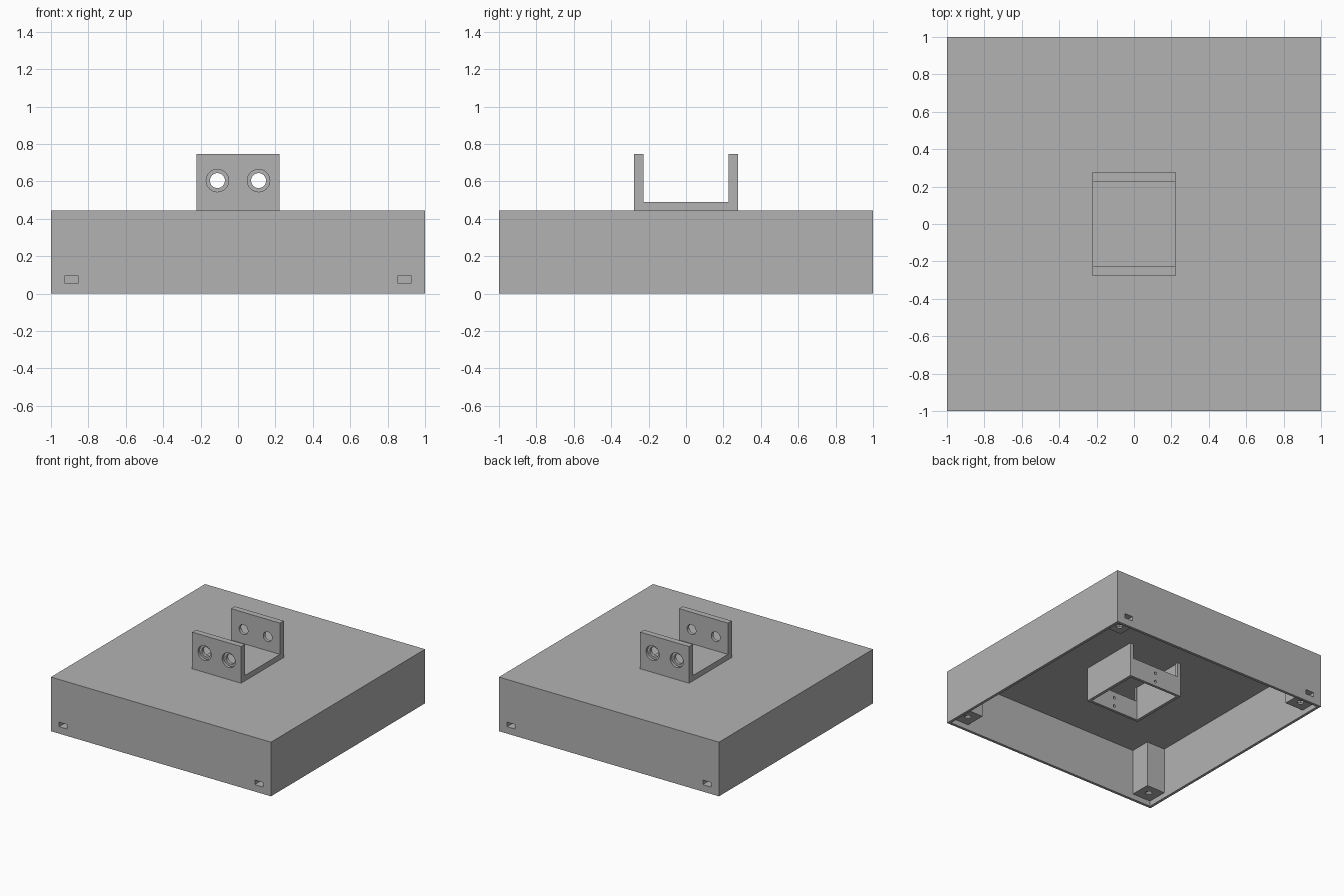
import bpy
import math
from mathutils import Matrix

if "Cube" in bpy.data.objects:
    bpy.data.objects.remove(bpy.data.objects["Cube"])

grey = bpy.data.materials.new("plain_grey")
grey.diffuse_color = (0.45, 0.45, 0.45, 1)
grey.use_nodes = True
grey.node_tree.nodes["Principled BSDF"].inputs["Base Color"].default_value = grey.diffuse_color


def box(name, x, y, z):
    """Box spanning the given (min, max) ranges."""
    bpy.ops.mesh.primitive_cube_add(size=1)
    ob = bpy.context.object
    ob.name = name
    size = [r[1] - r[0] for r in (x, y, z)]
    mid = [(r[0] + r[1]) / 2 for r in (x, y, z)]
    ob.data.transform(Matrix.Translation(mid) @ Matrix.Diagonal((*size, 1)))
    return ob


def cylinder(radius, centre, length, along_y=False, sides=32):
    bpy.ops.mesh.primitive_cylinder_add(radius=radius, depth=length, vertices=sides)
    ob = bpy.context.object
    turn = Matrix.Rotation(math.pi / 2, 4, 'X') if along_y else Matrix()
    ob.data.transform(Matrix.Translation(centre) @ turn)
    return ob


def cut(target, cutters):
    """Subtract every cutter from the target, then remove the cutters."""
    for c in cutters:
        c.hide_render = True
        mod = target.modifiers.new("cut", 'BOOLEAN')
        mod.operation = 'DIFFERENCE'
        mod.solver = 'EXACT'
        mod.object = c
    bpy.context.view_layer.update()
    graph = bpy.context.evaluated_depsgraph_get()
    mesh = bpy.data.meshes.new_from_object(target.evaluated_get(graph))
    target.modifiers.clear()
    target.data = mesh
    for c in cutters:
        bpy.data.objects.remove(c)


def finish(ob):
    ob.data.materials.clear()
    ob.data.materials.append(grey)
    bpy.ops.object.select_all(action='DESELECT')
    ob.select_set(True)
    bpy.context.view_layer.objects.active = ob
    bpy.ops.object.shade_smooth_by_angle(angle=math.radians(30))


TOP, CEILING, RECESS = 0.445, 0.422, 0.044
INNER, POST, SCREW = 0.978, 0.81, 0.89

# Enclosure: open-bottomed shell with a solid screw post in each corner
shell = box("enclosure", (-1, 1), (-1, 1), (0, TOP))
cutters = [
    box("lid_recess", (-INNER, INNER), (-INNER, INNER), (-0.1, RECESS)),
    box("cavity_x", (-INNER, INNER), (-POST, POST), (-0.1, CEILING)),
    box("cavity_y", (-POST, POST), (-INNER, INNER), (-0.1, CEILING)),
]
for sx in (-1, 1):
    for sy in (-1, 1):
        # screw hole and the nut slot that crosses it
        cutters.append(cylinder(0.025, (sx * SCREW, sy * SCREW, 0.1), 0.2, sides=24))
        cutters.append(box("nut_slot", (sx * SCREW - 0.037, sx * SCREW + 0.037),
                           sorted((sy * 0.85, sy * 1.1)), (0.057, 0.094)))
cut(shell, cutters)
finish(shell)

# Hinge bracket: U channel with two counterbored holes in each flange
bracket = box("hinge_bracket", (-0.222, 0.222), (-0.277, 0.277), (TOP, 0.746))
cutters = [box("channel", (-0.4, 0.4), (-0.228, 0.228), (0.489, 1))]
for x in (-0.11, 0.11):
    cutters.append(cylinder(0.04, (x, 0, 0.604), 1, True))
    for sy in (-1, 1):
        cutters.append(cylinder(0.06, (x, sy * 0.305, 0.604), 0.1, True))
cut(bracket, cutters)
finish(bracket)

# Inner frame: square tube hanging from the ceiling, notched at front and back
frame = box("inner_frame", (-0.247, 0.247), (-0.252, 0.252), (0.14, CEILING))
cutters = [
    box("frame_opening", (-0.223, 0.223), (-0.23, 0.23), (0, 0.6)),
    box("frame_notch", (-0.215, 0.215), (-0.5, 0.5), (0.30, 0.6)),
]
for z in (0.178, 0.25):
    cutters.append(cylinder(0.011, (0, 0, z), 1, True, 16))
cut(frame, cutters)
finish(frame)
